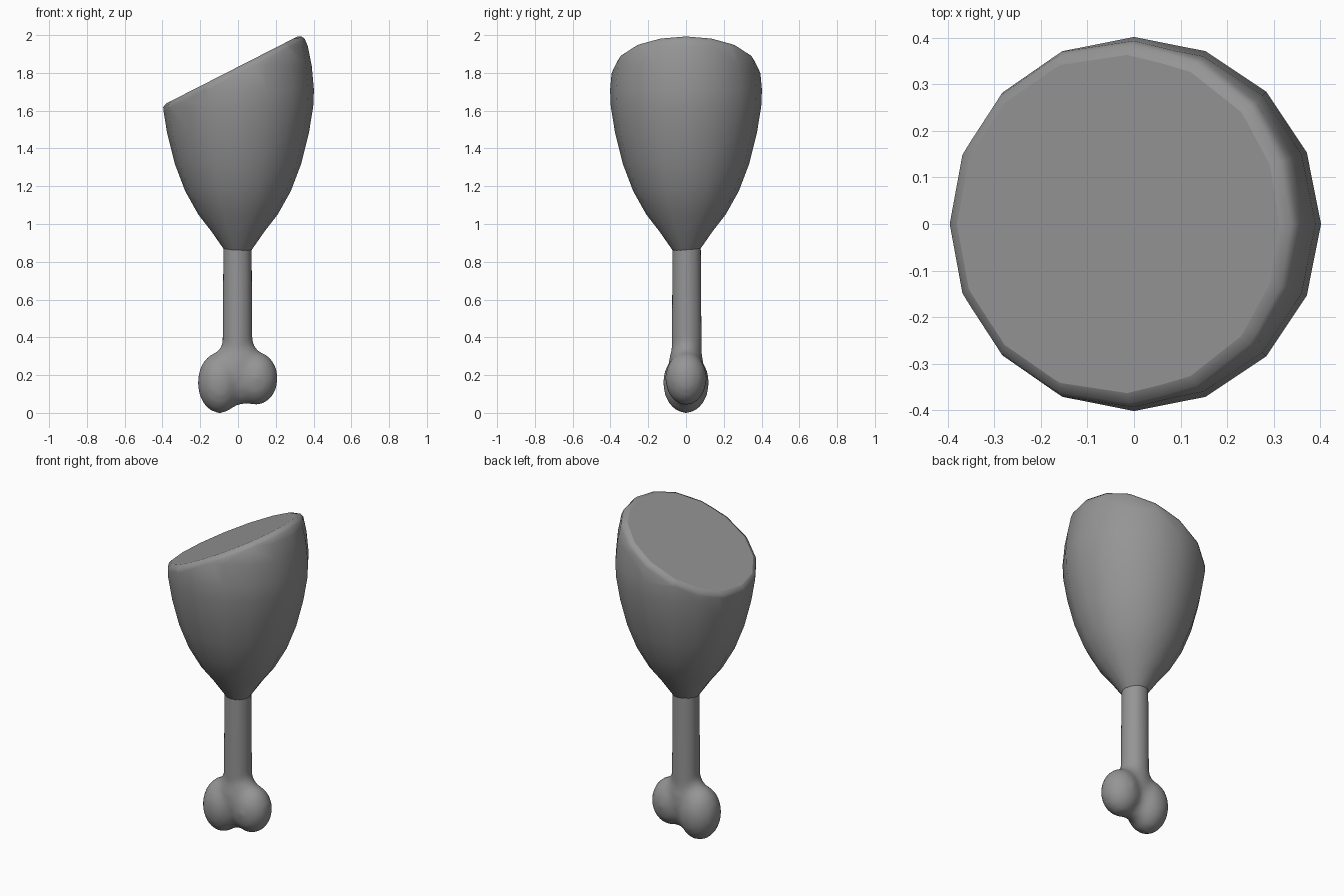
import bpy, bmesh, math
from mathutils import Vector, Matrix

if "Cube" in bpy.data.objects:
    bpy.data.objects.remove(bpy.data.objects["Cube"])

# Dark grey shared by both parts
grey = bpy.data.materials.new("dark_grey")
grey.diffuse_color = (0.3, 0.3, 0.3, 1)
grey.use_nodes = True
grey.node_tree.nodes["Principled BSDF"].inputs["Base Color"].default_value = grey.diffuse_color


def make_object(name, bm):
    mesh = bpy.data.meshes.new(name)
    bm.to_mesh(mesh)
    bm.free()
    ob = bpy.data.objects.new(name, mesh)
    bpy.context.collection.objects.link(ob)
    mesh.materials.append(grey)
    return ob


def smooth(ob, angle):
    bpy.ops.object.select_all(action='DESELECT')
    ob.select_set(True)
    bpy.context.view_layer.objects.active = ob
    bpy.ops.object.shade_smooth_by_angle(angle=math.radians(angle))


# Meat: 16-sided lathe, sliced by a slanted plane
SIDES = 16
profile = [(0.03, 0.82), (0.072, 0.862), (0.14, 0.96), (0.21, 1.05), (0.28, 1.175),
           (0.335, 1.32), (0.375, 1.48), (0.398, 1.62), (0.402, 1.71),
           (0.39, 1.84), (0.37, 1.94), (0.32, 2.06), (0.27, 2.13)]
bm = bmesh.new()
rings = []
for r, z in profile:
    rings.append([bm.verts.new((r * math.cos(2 * math.pi * i / SIDES),
                                r * math.sin(2 * math.pi * i / SIDES), z))
                  for i in range(SIDES)])
for a, b in zip(rings, rings[1:]):
    for i in range(SIDES):
        j = (i + 1) % SIDES
        bm.faces.new((a[i], a[j], b[j], b[i]))
bm.faces.new(rings[0][::-1])
bm.faces.new(rings[-1])
normal = Vector((-0.51, 0, 1)).normalized()
top = Vector((0, 0, 1.832))
bmesh.ops.bisect_plane(bm, geom=bm.verts[:] + bm.edges[:] + bm.faces[:],
                       plane_co=top - normal * 0.03, plane_no=normal, clear_outer=True)
rim = [e for e in bm.edges if e.is_boundary]
bmesh.ops.contextual_create(bm, geom=rim)
bmesh.ops.recalc_face_normals(bm, faces=bm.faces)


# Rounded rim: shrink and raise the cut face in two steps
def find_cap():
    return max(bm.faces, key=lambda f: len(f.verts) if f.normal.dot(normal) > 0.99 else 0)


for thickness, depth in [(0.008, 0.02), (0.022, 0.01)]:
    bmesh.ops.inset_region(bm, faces=[find_cap()], thickness=thickness, depth=depth,
                           use_even_offset=True)
    bm.normal_update()
cap = find_cap()
bm.faces.index_update()
cap_index = cap.index
meat = make_object("meat", bm)
smooth(meat, 60)
meat.data.polygons[cap_index].use_smooth = False

# Bone: shaft and two knuckles fused into one soft surface
bm = bmesh.new()
bmesh.ops.create_cone(bm, cap_ends=True, segments=24, radius1=0.082, radius2=0.076,
                      depth=0.78, matrix=Matrix.Translation((-0.003, 0.004, 0.56)))
knobs = [((-0.096, 0, 0.160), (0.118, 0.122, 0.162)),
         ((0.094, 0, 0.183), (0.117, 0.110, 0.142)),
         ((0, 0, 0.225), (0.125, 0.095, 0.185))]
for centre, size in knobs:
    bmesh.ops.create_uvsphere(bm, u_segments=24, v_segments=16, radius=1,
                              matrix=Matrix.Translation(centre) @ Matrix.Diagonal((*size, 1)))
bone = make_object("bone", bm)
remesh = bone.modifiers.new("fuse", 'REMESH')
remesh.mode = 'VOXEL'
remesh.voxel_size = 0.018
soften = bone.modifiers.new("soften", 'SMOOTH')
soften.factor = 0.5
soften.iterations = 6
bpy.context.view_layer.objects.active = bone
bone.select_set(True)
for m in ("fuse", "soften"):
    bpy.ops.object.modifier_apply(modifier=m)
smooth(bone, 60)
